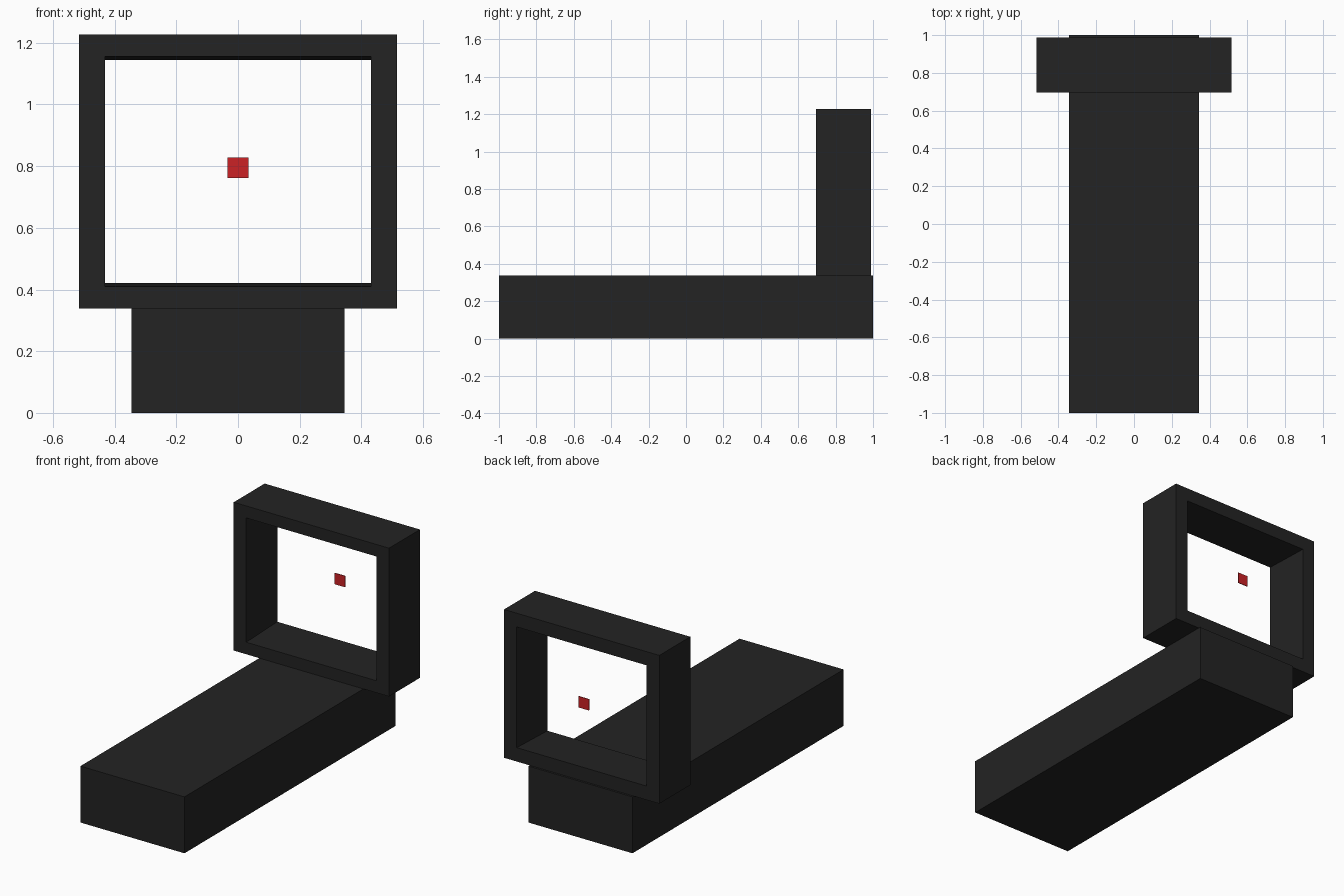
import bpy
import bmesh

if "Cube" in bpy.data.objects:
    bpy.data.objects.remove(bpy.data.objects["Cube"])


def material(name, rgb):
    m = bpy.data.materials.new(name)
    m.diffuse_color = (*rgb, 1)
    m.use_nodes = True
    m.node_tree.nodes["Principled BSDF"].inputs["Base Color"].default_value = m.diffuse_color
    return m


black = material("matte black", (0.0168, 0.0168, 0.0168))
red = material("dot red", (0.6, 0.016, 0.019))


def finish(name, bm, mat):
    bmesh.ops.recalc_face_normals(bm, faces=bm.faces)
    me = bpy.data.meshes.new(name)
    bm.to_mesh(me)
    bm.free()
    me.materials.append(mat)
    ob = bpy.data.objects.new(name, me)
    bpy.context.collection.objects.link(ob)
    return ob


def box(name, lo, hi, mat):
    bm = bmesh.new()
    bmesh.ops.create_cube(bm, size=1)
    for v in bm.verts:
        v.co = [lo[i] if v.co[i] < 0 else hi[i] for i in range(3)]
    return finish(name, bm, mat)


def rect(bm, half_x, y, z0, z1):
    return [bm.verts.new((x, y, z)) for x, z in
            ((-half_x, z0), (half_x, z0), (half_x, z1), (-half_x, z1))]


# Long base block
box("base", (-0.345, -1, 0), (0.345, 1, 0.338), black)

# Upright window frame; the opening narrows slightly towards the back
bm = bmesh.new()
rings = [rect(bm, 0.515, 0.695, 0.338, 1.227),
         rect(bm, 0.432, 0.695, 0.41, 1.155),
         rect(bm, 0.431, 0.988, 0.421, 1.145),
         rect(bm, 0.515, 0.988, 0.338, 1.227)]
for a, b in zip(rings, rings[1:] + rings[:1]):
    for i in range(4):
        j = (i + 1) % 4
        bm.faces.new((a[i], a[j], b[j], b[i]))
finish("window_frame", bm, black)

# Floating aiming dot in the window
box("aiming_dot", (-0.034, 0.965, 0.761), (0.034, 0.969, 0.828), red)
